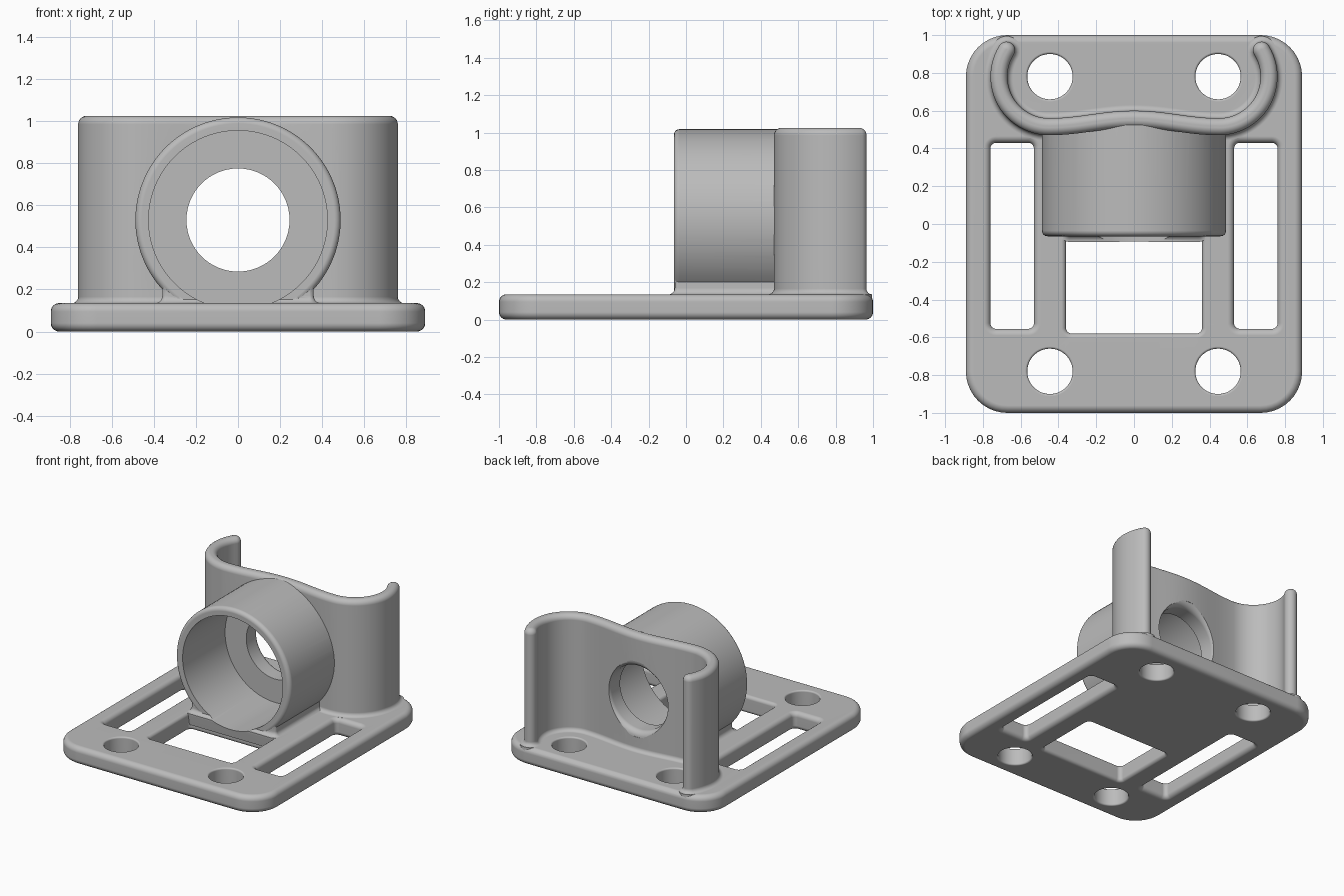
import bpy, bmesh
from math import sin, cos, pi, radians
from mathutils import Matrix, Vector

if "Cube" in bpy.data.objects:
    bpy.data.objects.remove(bpy.data.objects["Cube"])

grey = bpy.data.materials.new("plain grey")
grey.use_nodes = True
grey.diffuse_color = (0.5, 0.5, 0.5, 1)
grey.node_tree.nodes["Principled BSDF"].inputs["Base Color"].default_value = (0.5, 0.5, 0.5, 1)

THICK = 0.135   # plate thickness
AXIS = 0.53     # height of the tube axis


def fillet(f, n=6):
    """Quarter round as (offset, rise) pairs, from (f, 0) to (0, f)."""
    return [(f * (1 - sin(a)), f * (1 - cos(a))) for a in (pi / 2 * i / n for i in range(n + 1))]


def circle(x, y, r, n=64):
    return lambda o: [(x + (r + o) * cos(2 * pi * i / n), y + (r + o) * sin(2 * pi * i / n)) for i in range(n)]


def rounded_rect(x0, x1, y0, y1, r, n=10):
    corners = [(x1 - r, y1 - r), (x0 + r, y1 - r), (x0 + r, y0 + r), (x1 - r, y0 + r)]

    def ring(o):
        return [(cx + (r + o) * cos(pi / 2 * (q + i / n)), cy + (r + o) * sin(pi / 2 * (q + i / n)))
                for q, (cx, cy) in enumerate(corners) for i in range(n + 1)]
    return ring


def wall_ring(half):
    """Outline of the curved wall: a centre line thickened, with round ends."""
    arc = [radians(32 - 122 * i / 24) for i in range(25)]
    right = [Vector((0.45 + 0.265 * cos(a), 0.78 + 0.265 * sin(a))) for a in arc]
    xs = [0.45 * (1 - i / 12) for i in range(1, 13)]
    right += [Vector((x, 0.515 + 0.02 * (1 + cos(pi * x / 0.45)))) for x in xs]
    line = right + [Vector((-p.x, p.y)) for p in reversed(right[:-1])]
    last = len(line) - 1
    tangents = [(line[min(i + 1, last)] - line[max(i - 1, 0)]).normalized() for i in range(last + 1)]
    normals = [Vector((-t.y, t.x)) for t in tangents]

    def ring(o):
        h = half + o

        def cap(i, s):
            return [line[i] + s * h * (normals[i] * cos(a) + tangents[i] * sin(a))
                    for a in (pi * k / 10 for k in range(1, 10))]
        pts = [p + n * h for p, n in zip(line, normals)] + cap(last, 1)
        pts += [p - n * h for p, n in zip(line[::-1], normals[::-1])] + cap(0, -1)
        return [tuple(p) for p in pts]
    return ring


def loft(name, ring, levels, along_y=False):
    """Stack copies of an outline at (offset, height) levels and close the ends."""
    bm = bmesh.new()
    rows = [[bm.verts.new((x, y, z)) for x, y in ring(o)] for o, z in levels]
    for a, b in zip(rows, rows[1:]):
        for i in range(len(a)):
            bm.faces.new((a[i - 1], a[i], b[i], b[i - 1]))
    bm.faces.new(rows[0][::-1])
    bm.faces.new(rows[-1])
    if along_y:
        bm.transform(Matrix.Translation((0, 0, AXIS)) @ Matrix.Rotation(-pi / 2, 4, 'X'))
    bmesh.ops.recalc_face_normals(bm, faces=bm.faces)
    mesh = bpy.data.meshes.new(name)
    bm.to_mesh(mesh)
    bm.free()
    mesh.materials.append(grey)
    ob = bpy.data.objects.new(name, mesh)
    bpy.context.collection.objects.link(ob)
    return ob


def combine(base, other, operation):
    other.hide_render = True
    mod = base.modifiers.new(operation, 'BOOLEAN')
    mod.operation, mod.object, mod.solver = operation, other, 'EXACT'
    bpy.context.view_layer.objects.active = base
    bpy.ops.object.modifier_apply(modifier=mod.name)
    bpy.data.objects.remove(other)


def cut_through(base, ring, f):
    """Cut an opening through the plate with rounded rims top and bottom."""
    low = fillet(f)
    levels = [(f, -0.05)] + low + [(o, THICK - z) for o, z in reversed(low)] + [(f, THICK + 0.05)]
    combine(base, loft("opening_cutter", ring, levels), 'DIFFERENCE')


# base plate with rounded corners and edges
edge = fillet(0.04)
plate_levels = [(-o, z) for o, z in edge] + [(-o, THICK - z) for o, z in reversed(edge)]
bracket = loft("mounting_bracket", rounded_rect(-0.89, 0.89, -1, 1, 0.22), plate_levels)

# side slots, middle window and screw holes
for x in (-0.645, 0.645):
    cut_through(bracket, rounded_rect(x - 0.115, x + 0.115, -0.555, 0.43, 0.03), 0.035)
cut_through(bracket, rounded_rect(-0.36, 0.36, -0.58, -0.07, 0.03), 0.025)
for x in (-0.445, 0.445):
    for y in (-0.78, 0.78):
        cut_through(bracket, circle(x, y, 0.12), 0.012)

# curved rear wall, flared at its foot and rounded on top
foot = [(o, THICK + z) for o, z in fillet(0.03)]
crest = [(-o, 1.025 - z) for o, z in reversed(fillet(0.04))]
wall = loft("rear_wall", wall_ring(0.045), [(0.03, 0.06)] + foot + crest)
combine(bracket, wall, 'UNION')

# saddle block joining the tube to the plate
saddle_foot = [(o, THICK + z - 0.001) for o, z in fillet(0.035)]
saddle = loft("tube_saddle", rounded_rect(-0.36, 0.36, -0.06, 0.5, 0.02),
              [(0.025, 0.045), (0.035, 0.12)] + saddle_foot + [(0, 0.22)])
combine(bracket, saddle, 'UNION')

# horizontal tube with a rounded front rim
rim = [(-o, z - 0.065) for o, z in fillet(0.03)]
tube = loft("tube", circle(0, 0, 0.488, 96), rim + [(0, 0.525)], True)
combine(bracket, tube, 'UNION')

# tube bore, then the smaller hole through the wall, flared at the back
bore = loft("bore_cutter", circle(0, 0, 0.425, 96), [(0, -0.2), (0, 0.45)], True)
combine(bracket, bore, 'DIFFERENCE')
flare = [(o, 0.598 - z) for o, z in reversed(fillet(0.045))]
hole = loft("hole_cutter", circle(0, 0, 0.245), [(0, 0.3)] + flare + [(0.045, 0.75)], True)
combine(bracket, hole, 'DIFFERENCE')

# smooth shading that keeps flat faces flat
bpy.ops.object.select_all(action='DESELECT')
bracket.select_set(True)
bpy.context.view_layer.objects.active = bracket
bpy.ops.object.shade_smooth_by_angle(angle=radians(30))
weighted = bracket.modifiers.new("weighted_normals", 'WEIGHTED_NORMAL')
weighted.keep_sharp = True
